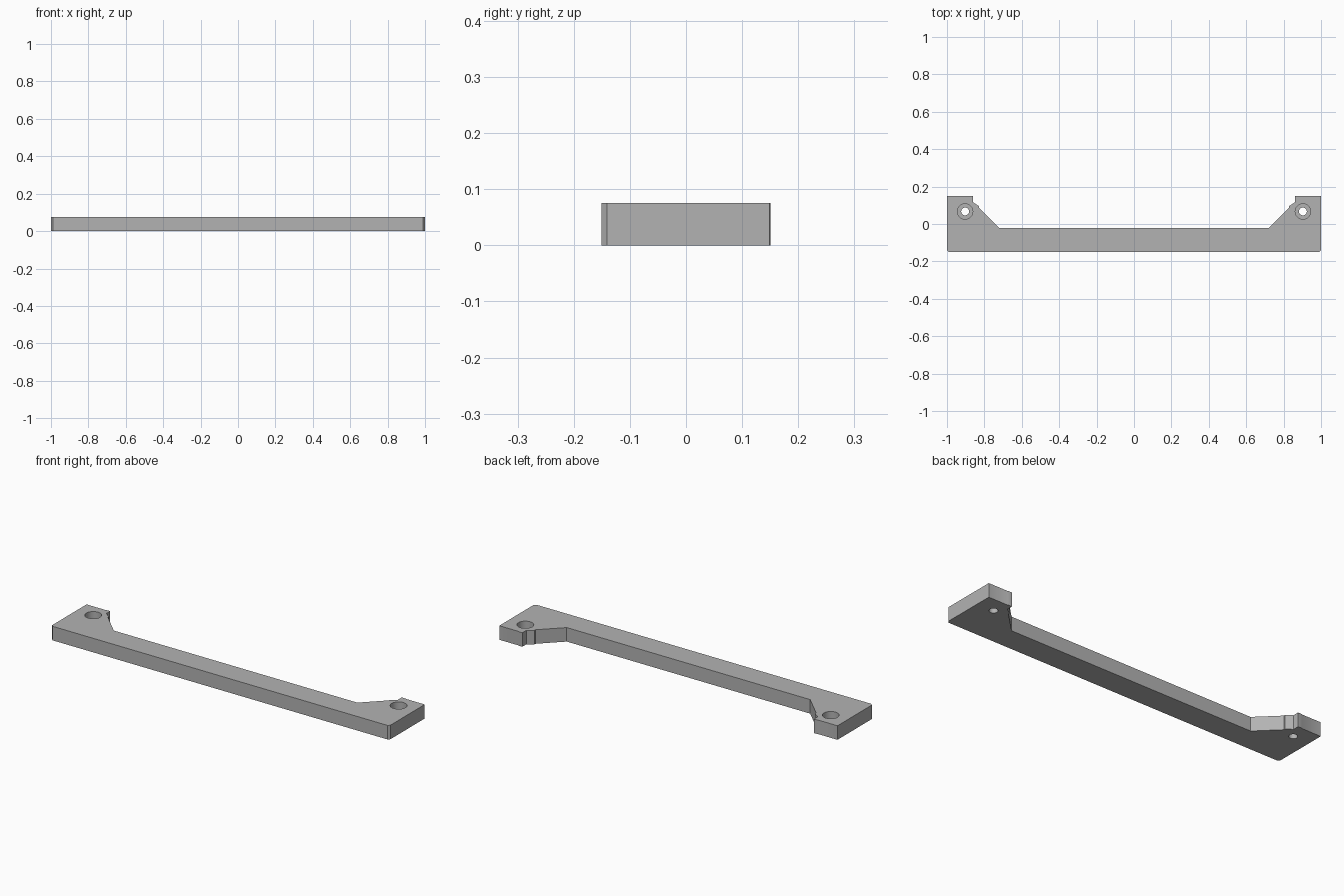
import bpy
import bmesh

cube = bpy.data.objects.get("Cube")
if cube:
    bpy.data.objects.remove(cube, do_unlink=True)

HEIGHT = 0.075

grey = bpy.data.materials.new("plain grey")
grey.use_nodes = True
colour = (0.45, 0.45, 0.45, 1)
grey.diffuse_color = colour
grey.node_tree.nodes["Principled BSDF"].inputs["Base Color"].default_value = colour

# Half outline of the bar, from the front chamfer round to the inner slope
half = [(0.99, -0.151), (1, -0.141), (1, 0.149), (0.89, 0.149), (0.885, 0.151), (0.862, 0.151),
        (0.862, 0.118), (0.83, 0.096), (0.83, 0.087), (0.72, -0.021)]
outline = half + [(-x, y) for x, y in reversed(half)]

# Extruded bar with raised ends
bm = bmesh.new()
base = bm.faces.new([bm.verts.new((x, y, 0)) for x, y in outline])
top = bmesh.ops.extrude_face_region(bm, geom=[base])["geom"]
bmesh.ops.translate(bm, vec=(0, 0, HEIGHT),
                    verts=[v for v in top if isinstance(v, bmesh.types.BMVert)])
bmesh.ops.recalc_face_normals(bm, faces=bm.faces)
mesh = bpy.data.meshes.new("mounting_bar")
bm.to_mesh(mesh)
bm.free()
bar = bpy.data.objects.new("mounting_bar", mesh)
bpy.context.collection.objects.link(bar)
mesh.materials.append(grey)


def drill(x, radius, bottom):
    """Cut a round hole from the top down to the given height."""
    top_z = HEIGHT + 0.05
    bpy.ops.mesh.primitive_cylinder_add(vertices=40, radius=radius, depth=top_z - bottom,
                                        location=(x, 0.067, (top_z + bottom) / 2))
    cutter = bpy.context.object
    cutter.name = "hole_cutter"
    cutter.hide_render = True
    cutter.data.materials.append(grey)
    mod = bar.modifiers.new("hole", "BOOLEAN")
    mod.operation = "DIFFERENCE"
    mod.solver = "EXACT"
    mod.object = cutter
    bpy.context.view_layer.objects.active = bar
    bpy.ops.object.modifier_apply(modifier=mod.name)
    bpy.data.objects.remove(cutter, do_unlink=True)


# Counterbored screw hole at each end
for side in (-1, 1):
    drill(side * 0.903, 0.041, 0.03)
    drill(side * 0.903, 0.021, -0.05)

# Smooth hole walls with crisp edges
bpy.ops.object.select_all(action="DESELECT")
bar.select_set(True)
bpy.context.view_layer.objects.active = bar
bpy.ops.object.shade_smooth_by_angle(angle=0.4)
